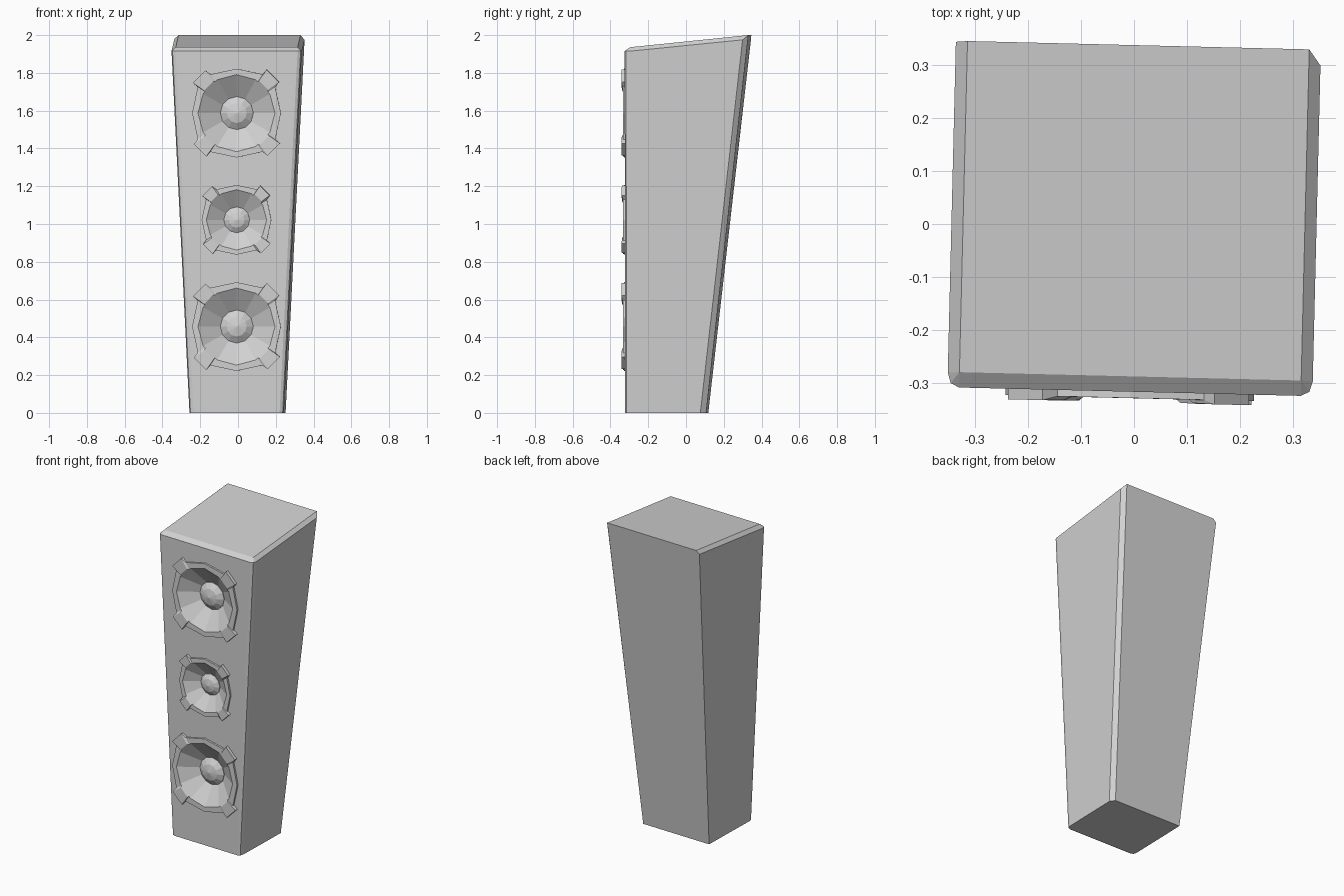
import bpy, bmesh, math
from mathutils import Matrix

if "Cube" in bpy.data.objects:
    bpy.data.objects.remove(bpy.data.objects["Cube"])

TURN = Matrix.Rotation(math.radians(-1.4), 4, 'Z')   # slight turn of the whole speaker
FRONT = -0.317                                       # plane of the front baffle

grey = bpy.data.materials.new("light_grey")
grey.diffuse_color = (0.64, 0.64, 0.64, 1)
grey.use_nodes = True
grey.node_tree.nodes["Principled BSDF"].inputs["Base Color"].default_value = grey.diffuse_color


def finish(name, bm, hidden=False):
    bmesh.ops.recalc_face_normals(bm, faces=bm.faces[:])
    bm.transform(TURN)
    me = bpy.data.meshes.new(name)
    bm.to_mesh(me)
    bm.free()
    me.materials.append(grey)
    ob = bpy.data.objects.new(name, me)
    bpy.context.collection.objects.link(ob)
    ob.hide_render = hidden
    if hidden:
        ob.hide_set(True)
    return ob


def loft(rings, tip_start, tip_end):
    """Closed solid through rings of points, each end fanned to a tip."""
    bm = bmesh.new()
    loops = [[bm.verts.new(p) for p in r] for r in rings]
    n = len(loops[0])
    for a, b in zip(loops, loops[1:]):
        for i in range(n):
            j = (i + 1) % n
            bm.faces.new((a[i], a[j], b[j], b[i]))
    for loop, tip in ((loops[0], tip_start), (loops[-1], tip_end)):
        t = bm.verts.new(tip)
        for i in range(n):
            bm.faces.new((loop[i], loop[(i + 1) % n], t))
    return bm


def circle(r, y, z, n=12):
    return [(r * math.sin(math.tau * i / n), y, z + r * math.cos(math.tau * i / n))
            for i in range(n)]


def cut(ob, cutter):
    m = ob.modifiers.new("recess", 'BOOLEAN')
    m.operation = 'DIFFERENCE'
    m.solver = 'EXACT'
    m.object = cutter


# Tapered cabinet: hull of the bottom outline, shoulder outline and sloped top
bev = 0.022
pts = []
for w, z in ((0.25, 0.0), (0.345, 1.915)):
    for s in (-1, 1):                                # rounded front corners
        pts += [(s * w, FRONT + 0.028, z), (s * (w - bev), FRONT, z),
                (s * (w - 0.006), FRONT + 0.008, z)]
pts += [(-0.25, 0.112, 0), (0.25, 0.082, 0), (0.228, 0.112, 0)]
pts += [(-0.345, 0.336, 1.98), (0.345, 0.308, 1.975)]
pts += [(s * 0.323, y, z) for s in (-1, 1) for y, z in ((-0.288, 1.936), (0.338, 2.0))]
bm = bmesh.new()
for p in pts:
    bm.verts.new(p)
bmesh.ops.convex_hull(bm, input=bm.verts[:])
bmesh.ops.dissolve_limit(bm, angle_limit=math.radians(2),
                         verts=bm.verts[:], edges=bm.edges[:])
cabinet = finish("cabinet", bm)

# One quarter of the driver frame outline: rim point, then a lug
QUARTER = ((0.0, 0.235, 0), (0.14, 0.205, 0), (0.16, 0.230, 1),
           (0.225, 0.165, 1), (0.205, 0.137, 0))


def driver(label, z, s):
    # frame plate with four raised lugs
    front, back = [], []
    for q in range(4):
        a = q * math.pi / 2
        for u, v, lug in QUARTER:
            x = s * (u * math.cos(a) + v * math.sin(a))
            h = s * (v * math.cos(a) - u * math.sin(a))
            front.append((x, -0.337 if lug else -0.329, z + h))
            back.append((x, -0.300, z + h))
    frame = finish(label + "_frame", loft([front, back], (0, -0.331, z), (0, -0.300, z)))

    # cone recess cut through the frame into the cabinet
    depth = -0.33 + 0.078 * s
    slope = 0.1175 / 0.078
    outer = s * 0.205 + 0.03 * slope
    cone = finish(label + "_cone_cutter",
                  loft([circle(outer, -0.36, z), circle(s * 0.0875, depth, z)],
                       (0, -0.36, z), (0, depth, z)), hidden=True)
    cut(frame, cone)
    cut(cabinet, cone)

    # domed dust cap
    r = s * 0.0875
    finish(label + "_dust_cap",
           loft([circle(r, depth + 0.01, z), circle(r, depth - 0.004, z),
                 circle(r * 0.6, depth - 0.027 * s, z)],
                (0, depth + 0.01, z), (0, depth - 0.038 * s, z)))


driver("upper", 1.587, 1.0)
driver("middle", 1.022, 0.785)
driver("lower", 0.457, 1.0)
